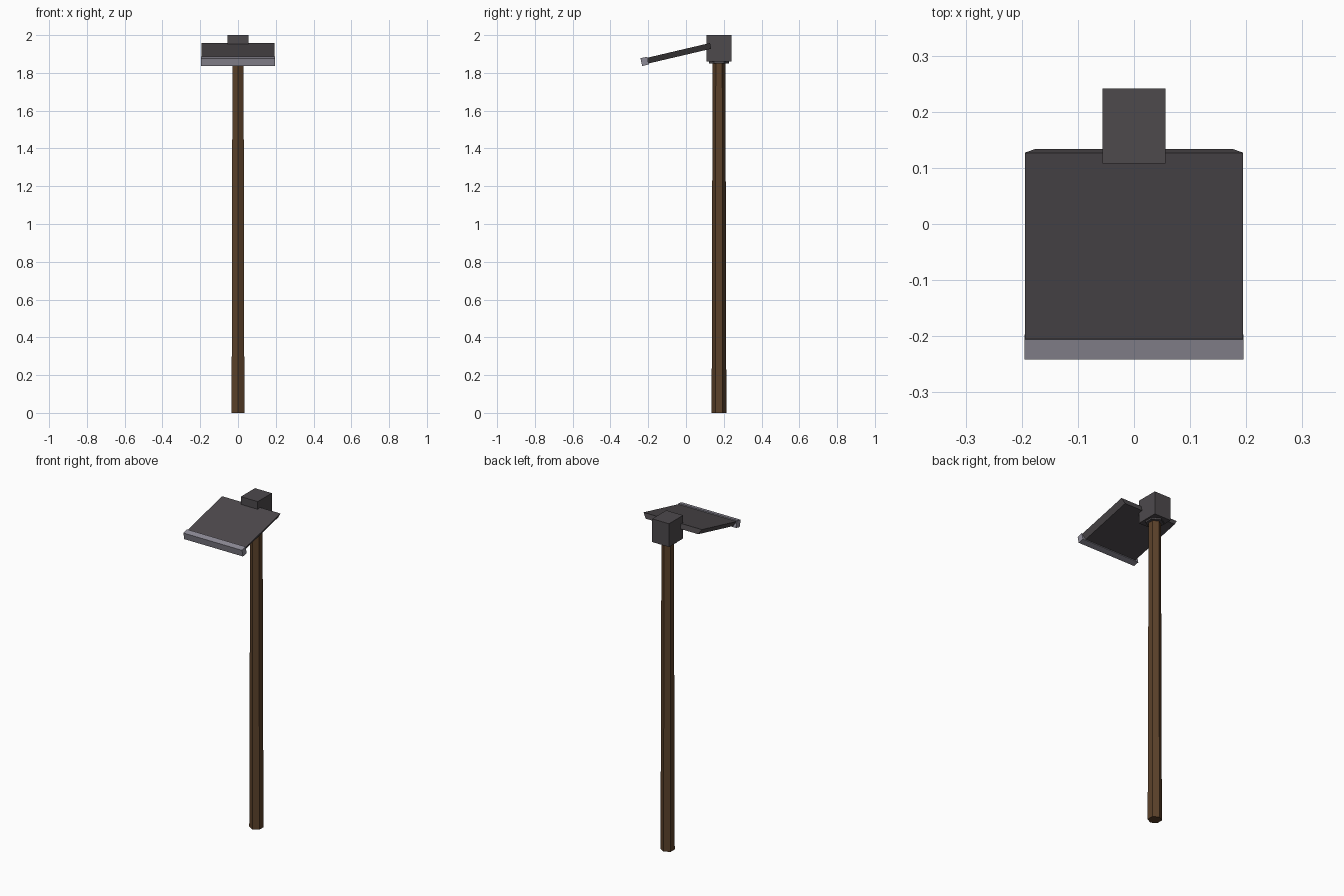
import bpy, bmesh, math
from mathutils import Matrix, Vector

if "Cube" in bpy.data.objects:
    bpy.data.objects.remove(bpy.data.objects["Cube"])


def material(name, rgb):
    m = bpy.data.materials.new(name)
    m.diffuse_color = (*rgb, 1)
    m.use_nodes = True
    m.node_tree.nodes["Principled BSDF"].inputs["Base Color"].default_value = m.diffuse_color
    return m


wood = material("dark wood", (0.105, 0.053, 0.023))
iron = material("dark iron", (0.075, 0.067, 0.073))
steel = material("sharpened steel", (0.27, 0.26, 0.31))

HANDLE_Y = 0.1747
TILT = math.radians(13.2)
BAR = Vector((0, -0.219, 1.861))   # centre of the cutting edge


def finish(bm, name, mat, matrix=Matrix()):
    bmesh.ops.recalc_face_normals(bm, faces=bm.faces)
    bm.transform(matrix)
    me = bpy.data.meshes.new(name)
    bm.to_mesh(me)
    bm.free()
    me.materials.append(mat)
    ob = bpy.data.objects.new(name, me)
    bpy.context.collection.objects.link(ob)
    return ob


def hex_prism(name, mat, r1, r2, z0, z1):
    """Six-sided post with corners pointing front and back."""
    bm = bmesh.new()
    bmesh.ops.create_cone(bm, cap_ends=True, segments=6,
                          radius1=r1, radius2=r2, depth=z1 - z0)
    co = max(bm.verts, key=lambda v: v.co.y).co
    turn = math.pi / 2 - math.atan2(co.y, co.x)
    finish(bm, name, mat,
           Matrix.Translation((0, HANDLE_Y, (z0 + z1) / 2)) @ Matrix.Rotation(turn, 4, 'Z'))


def box(name, mat, size, matrix, bottom_scale=1.0):
    """Box whose underside may be narrower in x."""
    bm = bmesh.new()
    bmesh.ops.create_cube(bm, size=1)
    for v in bm.verts:
        if v.co.z < 0:
            v.co.x *= bottom_scale
        v.co = Vector(a * b for a, b in zip(v.co, size))
    finish(bm, name, mat, matrix)


# Handle and the collar under the socket
hex_prism("handle", wood, 0.039, 0.034, 0.0, 1.88)
hex_prism("collar", iron, 0.052, 0.052, 1.85, 1.87)

# Socket block on top of the handle
box("socket", iron, (0.112, 0.134, 0.14), Matrix.Translation((0, HANDLE_Y, 1.93)))

# Tilted blade with bevelled sides, and its cutting edge
tilted = Matrix.Translation(BAR) @ Matrix.Rotation(TILT, 4, 'X')
box("blade", iron, (0.389, 0.359, 0.031),
    tilted @ Matrix.Translation((0, 0.1795, 0)), bottom_scale=0.9)
box("cutting_edge", steel, (0.391, 0.036, 0.042), tilted)
